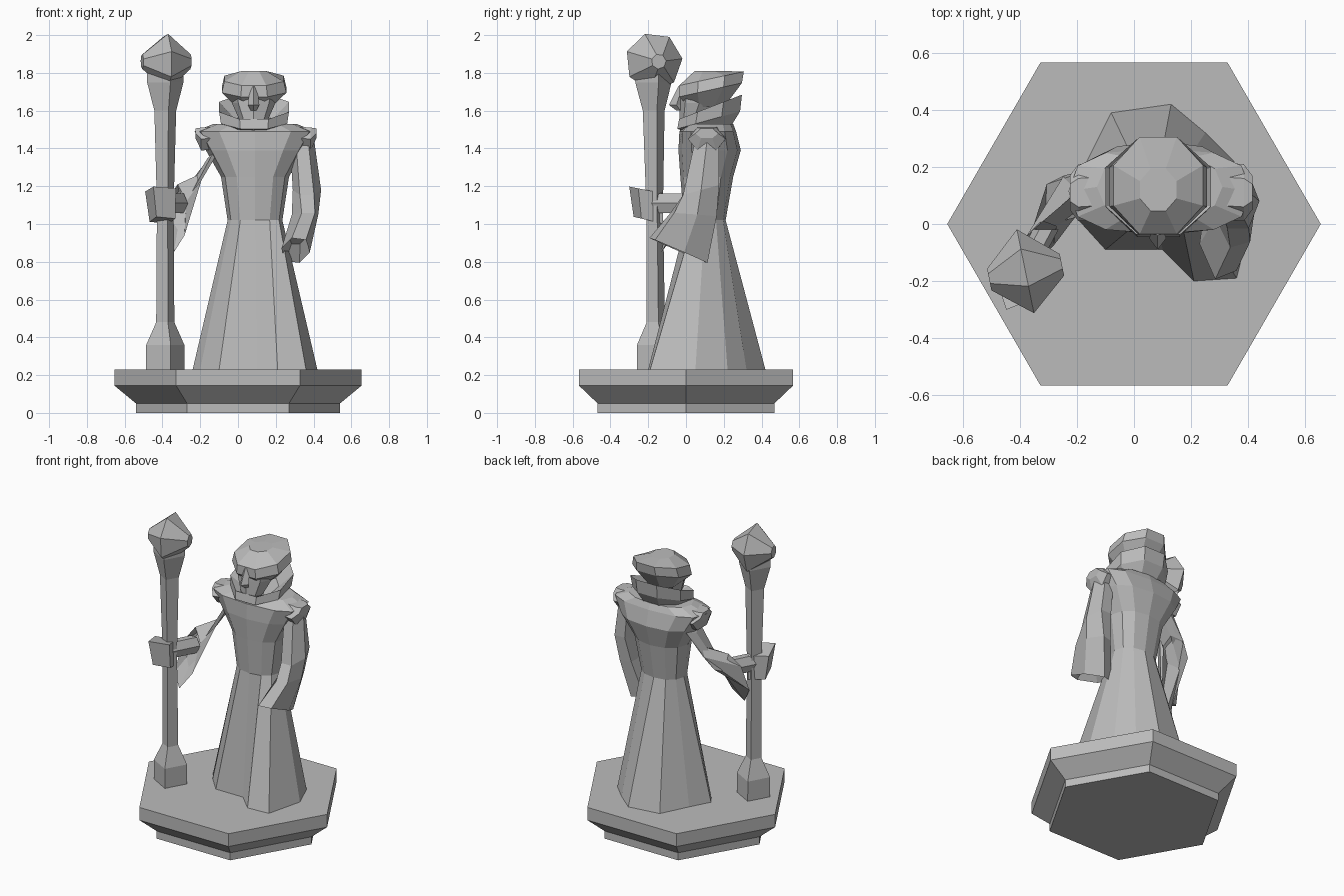
import bpy
import bmesh
from math import cos, sin, pi, radians, copysign
from mathutils import Vector

cube = bpy.data.objects.get("Cube")
if cube:
    bpy.data.objects.remove(cube, do_unlink=True)

stone = bpy.data.materials.new("stone_grey")
stone.use_nodes = True
STONE_COLOUR = (0.5, 0.5, 0.5, 1)
stone.diffuse_color = STONE_COLOUR
stone.node_tree.nodes["Principled BSDF"].inputs["Base Color"].default_value = STONE_COLOUR


def ring(centre, side, depth, count=6, start=0.0, power=1.0):
    """Points around a centre, spanned by two half-axis vectors."""
    centre, side, depth = Vector(centre), Vector(side), Vector(depth)
    points = []
    for index in range(count):
        angle = radians(start) + 2 * pi * index / count
        c, s = cos(angle), sin(angle)
        c = copysign(abs(c) ** power, c)
        s = copysign(abs(s) ** power, s)
        points.append(centre + side * c + depth * s)
    return points


def flat_ring(x, y, z, width, length, tilt=0.0, **options):
    """Ring lying level, or rising towards the back by tilt."""
    return ring((x, y, z), (width, 0, 0), (0, length, tilt), **options)


def loft(name, rings):
    """Closed flat-faced skin through rings with equal point counts."""
    bm = bmesh.new()
    loops = [[bm.verts.new(point) for point in points] for points in rings]
    for lower, upper in zip(loops, loops[1:]):
        for i in range(len(lower)):
            j = (i + 1) % len(lower)
            bm.faces.new((lower[i], lower[j], upper[j], upper[i]))
    bm.faces.new(loops[0][::-1])
    bm.faces.new(loops[-1])
    bmesh.ops.recalc_face_normals(bm, faces=bm.faces)
    mesh = bpy.data.meshes.new(name)
    bm.to_mesh(mesh)
    bm.free()
    mesh.materials.append(stone)
    obj = bpy.data.objects.new(name, mesh)
    bpy.context.collection.objects.link(obj)
    return obj


# Hexagonal plinth
plinth_profile = [(0, 0.54), (0.05, 0.54), (0.145, 0.655), (0.23, 0.655)]
loft("plinth", [flat_ring(0, 0, z, r, r) for z, r in plinth_profile])

# Robe: an uneven hem narrowing to the waist, then widening to square shoulders
hem = [(0.42, 0.05), (0.35, 0.22), (0.25, 0.32), (0.13, 0.42), (-0.08, 0.39),
       (-0.17, 0.21), (-0.24, 0.08), (-0.2, 0.02), (-0.1, -0.09), (0.1, -0.09),
       (0.21, -0.2), (0.36, -0.19)]
body_rings = [[Vector((x, y, 0.23)) for x, y in hem]]
for y, z, width, length, power in [
        (0.1, 1.02, 0.145, 0.11, 0.9),
        (0.11, 1.25, 0.18, 0.14, 0.9),
        (0.125, 1.39, 0.26, 0.165, 0.8),
        (0.115, 1.49, 0.32, 0.15, 0.75),
        (0.13, 1.53, 0.22, 0.12, 0.9)]:
    body_rings.append(flat_ring(0.09, y, z, width, length, count=12, power=power))
loft("robe", body_rings)

# Shoulder caps
for name, sign in (("left_shoulder", 1), ("right_shoulder", -1)):
    loft(name, [
        ring((0.095 + sign * 0.13, 0.12, 1.46), (0, 0.1, 0), (0, 0, 0.07)),
        ring((0.095 + sign * 0.29, 0.11, 1.45), (0, 0.1, 0), (0, 0, 0.07)),
        ring((0.095 + sign * 0.32, 0.11, 1.48), (0, 0.06, 0), (0, 0, 0.03))])

# Flared collar, high at the back and hollow inside
loft("collar", [
    flat_ring(0.085, 0.11, 1.49, 0.13, 0.12, count=8, start=22.5),
    flat_ring(0.085, 0.12, 1.55, 0.19, 0.18, 0.05, count=8, start=22.5),
    flat_ring(0.085, 0.13, 1.62, 0.2, 0.18, 0.07, count=8, start=22.5),
    flat_ring(0.085, 0.12, 1.55, 0.11, 0.11, 0.02, count=8, start=22.5)])

# Head with pointed chin, under a hood that sweeps up and back
loft("head", [
    flat_ring(0.083, -0.01, 1.48, 0.02, 0.02, count=8),
    flat_ring(0.083, 0.04, 1.55, 0.075, 0.075, count=8),
    flat_ring(0.083, 0.07, 1.64, 0.115, 0.105, count=8),
    flat_ring(0.083, 0.09, 1.73, 0.13, 0.125, count=8)])
loft("hood", [
    flat_ring(0.085, 0.11, 1.62, 0.1, 0.1, count=8, start=22.5),
    flat_ring(0.085, 0.13, 1.71, 0.185, 0.18, 0.04, count=8, start=22.5),
    flat_ring(0.085, 0.135, 1.77, 0.17, 0.185, 0.04, count=8, start=22.5),
    flat_ring(0.085, 0.12, 1.81, 0.07, 0.08, count=8, start=22.5)])
loft("nose", [
    flat_ring(0.083, -0.02, 1.73, 0.02, 0.02, count=4),
    flat_ring(0.083, -0.05, 1.63, 0.03, 0.04, count=4),
    flat_ring(0.083, -0.03, 1.6, 0.015, 0.02, count=4)])

# Left sleeve, hanging with an open cuff
loft("left_sleeve", [
    ring((0.34, 0.11, 1.43), (0.065, 0, 0), (0, 0.075, 0)),
    ring((0.365, 0.08, 1.18), (0.075, 0, 0), (0, 0.11, 0.03)),
    ring((0.355, 0.04, 1.05), (0.07, 0.02, 0), (-0.02, 0.13, -0.01)),
    ring((0.305, -0.04, 0.86), (0.075, 0.03, -0.01), (-0.02, 0.16, -0.07)),
    ring((0.315, -0.02, 0.93), (0.045, 0.02, 0), (-0.01, 0.1, -0.04))])

# Right sleeve, reaching forward with a long drooping cuff
loft("right_sleeve", [
    ring((-0.1, 0.12, 1.41), (0.06, 0, 0.06), (0, 0.09, 0)),
    ring((-0.25, 0.09, 1.19), (0.06, 0.03, 0.08), (-0.03, 0.075, 0)),
    ring((-0.33, -0.06, 1.03), (0.01, 0.07, 0.18), (-0.06, -0.02, 0)),
    ring((-0.31, -0.02, 1.07), (0.01, 0.04, 0.1), (-0.04, 0, 0))])
loft("right_wrist", [
    ring((-0.31, -0.02, 1.11), (0.045, 0, 0), (0, 0, 0.06)),
    ring((-0.4, -0.19, 1.11), (0.045, 0, 0), (0, 0, 0.06))])
loft("right_hand", [
    flat_ring(-0.4, -0.2, 1.02, 0.075, 0.085, -0.02, count=4, start=65),
    flat_ring(-0.41, -0.21, 1.18, 0.09, 0.1, -0.02, count=4, start=65)])

# Staff: square foot, slim shaft and flared neck
staff_profile = [(0.23, 0.105), (0.36, 0.105), (0.48, 0.05), (1.1, 0.046),
                 (1.6, 0.06), (1.75, 0.1), (1.82, 0.1)]
loft("staff", [flat_ring(-0.385, -0.155 - z * 0.01, z, r, r, count=4, start=16)
               for z, r in staff_profile])

# Faceted staff head, widest across its middle and pointing sideways
axis = Vector((0.98, 0.2, 0))
across = Vector((0.2, -0.98, 0))
head_centre = Vector((-0.38, -0.17, 1.86))
loft("staff_head", [
    ring(head_centre + axis * offset, across * r, (0, 0, r), count=7, start=20)
    for offset, r in ((-0.13, 0.04), (0, 0.155), (0.13, 0.04))])
